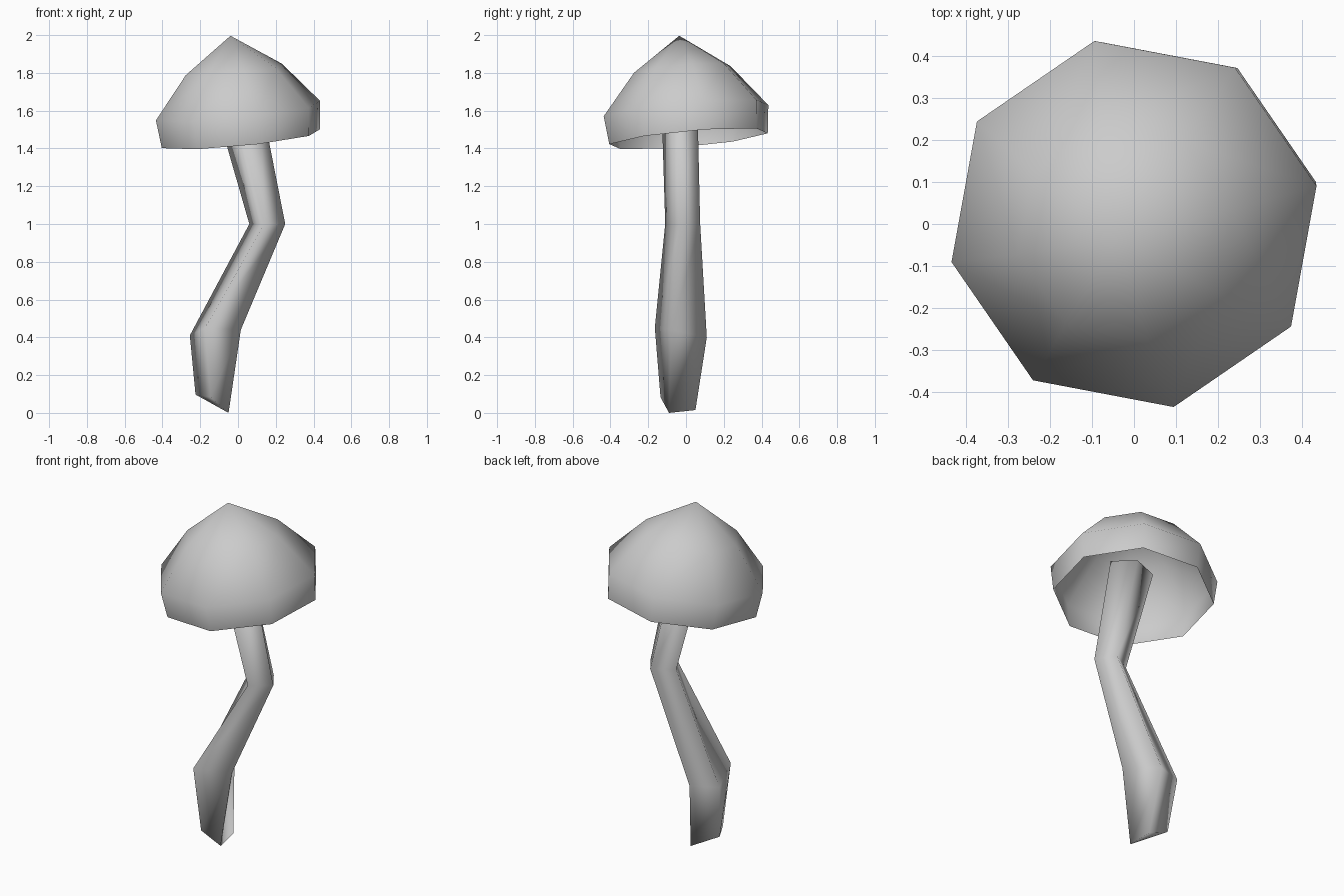
import bpy, bmesh
from math import cos, sin, radians
from mathutils import Vector

cube = bpy.data.objects.get("Cube")
if cube:
    bpy.data.objects.remove(cube)

grey = bpy.data.materials.new("pale_grey")
grey.use_nodes = True
grey.diffuse_color = (0.6, 0.6, 0.6, 1)
grey.node_tree.nodes["Principled BSDF"].inputs["Base Color"].default_value = grey.diffuse_color


def bridge(bm, low, high):
    """Join two vertex loops with a band of quads."""
    n = len(low)
    for i in range(n):
        j = (i + 1) % n
        bm.faces.new((low[i], low[j], high[j], high[i]))


def finish(bm, name):
    mesh = bpy.data.meshes.new(name)
    for face in bm.faces:
        face.smooth = True
    bm.to_mesh(mesh)
    bm.free()
    mesh.materials.append(grey)
    obj = bpy.data.objects.new(name, mesh)
    bpy.context.collection.objects.link(obj)
    return obj


# Cap: open eight-sided dome, leaning slightly
bm = bmesh.new()
SIDES = 8
tilt = Vector((0, 0, 1)).rotation_difference(Vector((-0.1, -0.09, 1)))
pivot = Vector((0, 0, 1.6))
rings = []
for radius, height in ((0.43, -0.15), (0.447, 0), (0.262, 0.22)):
    ring = []
    for i in range(SIDES):
        a = radians(12 + i * 360 / SIDES)
        point = Vector((radius * cos(a), radius * sin(a), height))
        ring.append(bm.verts.new(pivot + tilt @ point))
    rings.append(ring)
for low, high in zip(rings, rings[1:]):
    bridge(bm, low, high)
apex = bm.verts.new(pivot + tilt @ Vector((0, 0, 0.4)))
for i in range(SIDES):
    bm.faces.new((rings[-1][i], rings[-1][(i + 1) % SIDES], apex))
finish(bm, "cap")

# Stem: crooked four-sided stalk with an uneven foot
sections = (
    ((-0.05, -0.09, 0), (-0.065, 0.05, 0.015), (-0.225, 0.01, 0.097), (-0.145, -0.135, 0.083)),
    ((0.015, -0.078, 0.44), (-0.1, 0.11, 0.4), (-0.255, 0.054, 0.41), (-0.175, -0.165, 0.45)),
    ((0.25, -0.03, 1), (0.18, 0.075, 1), (0.06, 0.005, 1), (0.14, -0.11, 1)),
    ((0.12, -0.05, 1.66), (0.025, 0.06, 1.65), (-0.124, 0.01, 1.64), (-0.03, -0.13, 1.65)),
)
bm = bmesh.new()
rings = [[bm.verts.new(p) for p in section] for section in sections]
for low, high in zip(rings, rings[1:]):
    bridge(bm, low, high)
a, b, c, d = rings[0]
bm.faces.new((a, c, b))
bm.faces.new((a, d, c))
bm.faces.new(rings[-1])
finish(bm, "stem")
